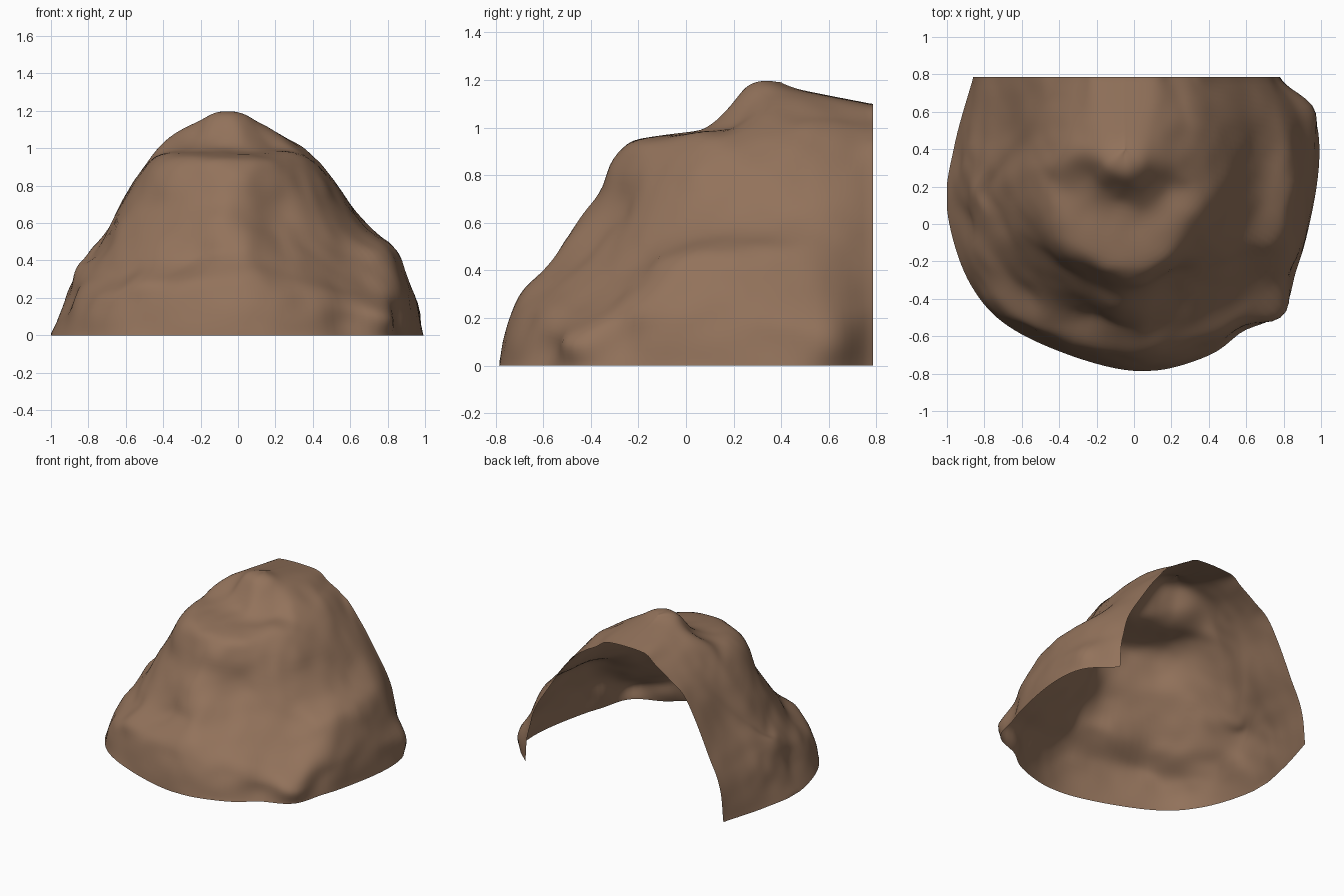
import bpy, bmesh, math
from mathutils import Vector, noise

if "Cube" in bpy.data.objects:
    bpy.data.objects.remove(bpy.data.objects["Cube"])

# Slope profiles, going round from back left, over the front, to back right:
# base x, y, then (fraction of the way in to the ridge, height) pairs
PROFILES = [
    (-.86, .78, (.04, .25), (.15, .46), (.37, .82), (.55, .95), (.70, 1.03)),
    (-.96, .42, (.08, .25), (.19, .43), (.40, .73), (.53, .90), (.68, 1.04)),
    (-1.0, .08, (.10, .20), (.15, .36), (.26, .45), (.47, .83), (.66, 1.04)),
    (-.87, -.33, (.06, .18), (.20, .36), (.36, .66), (.50, .93), (.72, 1.01)),
    (-.60, -.59, (.06, .23), (.19, .37), (.36, .67), (.47, .94), (.72, 1.00)),
    (-.05, -.78, (.06, .29), (.20, .48), (.33, .68), (.455, .93), (.74, 1.00)),
    (.36, -.72, (.06, .22), (.20, .38), (.37, .64), (.48, .93), (.72, 1.00)),
    (.77, -.48, (.03, .14), (.17, .28), (.34, .54), (.54, .93), (.73, 1.01)),
    (.92, -.08, (.02, .22), (.12, .45), (.30, .58), (.50, .90), (.68, 1.04)),
    (.985, .45, (.06, .22), (.15, .45), (.31, .62), (.56, .95), (.70, 1.05)),
    (.78, .78, (.03, .25), (.13, .49), (.44, .87), (.58, .97), (.70, 1.03)),
]
# Ridge line (y, z) where the left and right profiles meet, back to front
RIDGE = [(.78, 1.10), (.60, 1.135), (.48, 1.16), (.42, 1.18), (.40, 1.19), (.39, 1.19)]
# Knobs and hollows: centre, radius, outward push
BUMPS = [
    ((.60, -.60, .08), .13, -.06), ((.79, -.46, .12), .10, .05), ((.90, -.28, .12), .11, -.05),
    ((.93, .62, .12), .13, .07), ((-.22, -.58, .40), .14, -.05), ((-.50, -.48, .32), .10, .03),
    ((.22, -.38, .58), .17, -.03),
]
STEPS = 10


def smooth_path(points, steps):
    """Catmull-Rom curve through all points."""
    out = []
    n = len(points)
    for i in range(n - 1):
        a, b, c, d = (points[max(0, min(n - 1, i + k))] for k in (-1, 0, 1, 2))
        for s in range(steps):
            t = s / steps
            out.append(.5 * (2 * b + (c - a) * t + (2 * a - 5 * b + 4 * c - d) * t * t
                             + (3 * b - a - 3 * c + d) * t ** 3))
    out.append(points[-1].copy())
    return out


def outward_push(p):
    """Knobs and hollows, pushed sideways away from the middle of the rock."""
    away = Vector((p.x, p.y - .3, 0)).normalized()
    total = sum(h * math.exp(-((p - Vector(c)).length / r) ** 2) for c, r, h in BUMPS)
    return away * total


# Turn the profiles into control points, with a flat summit, then smooth both ways
curves = []
for k, (bx, by, *steps) in enumerate(PROFILES):
    ry, rz = RIDGE[min(k, len(PROFILES) - 1 - k)]
    base, end = Vector((bx, by, 0)), Vector((-.05, ry, rz))
    pts = [base] + [Vector((*base.lerp(end, t).xy, z)) for t, z in steps]
    toward = (base - end).xy.normalized()
    pts.append(Vector((end.x + toward.x * .16, end.y + toward.y * .12, rz - .012)))
    pts.append(end)
    curves.append(smooth_path(pts, STEPS))
rows = [smooth_path(list(r), STEPS) for r in zip(*curves)]

# Rock shell, open underneath and at the back
bm = bmesh.new()
grid = []
for j, row in enumerate(rows):
    line = []
    last = len(row) - 1
    for i, p in enumerate(row):
        fade = min(1, j / 8) * (.3 + .7 * min(1, min(i, last - i) / 15))
        if j > 50:
            fade *= max(0, 1 - (j - 50) / 15)
        n = noise.noise_vector(p * 4) * .02 + noise.noise_vector(p * 8) * .01
        q = p + Vector((n.x, n.y, n.z * .5)) * fade + outward_push(p)
        q.z = 0 if j == 0 else max(q.z, .002)
        q.y = .785 if i in (0, last) else max(-.785, min(q.y, .785))
        q.x = max(-1, min(q.x, 1))
        line.append(bm.verts.new(q))
    grid.append(line)
for j in range(len(grid) - 1):
    for i in range(len(grid[0]) - 1):
        bm.faces.new((grid[j][i], grid[j][i + 1], grid[j + 1][i + 1], grid[j + 1][i]))
bmesh.ops.remove_doubles(bm, verts=grid[-1], dist=.001)
for f in bm.faces:
    f.smooth = True

mesh = bpy.data.meshes.new("rock_shell")
bm.to_mesh(mesh)
bm.free()
rock = bpy.data.objects.new("rock_shell", mesh)
bpy.context.collection.objects.link(rock)

brown = bpy.data.materials.new("rock brown")
brown.diffuse_color = (.29, .17, .105, 1)
brown.use_nodes = True
brown.node_tree.nodes["Principled BSDF"].inputs["Base Color"].default_value = brown.diffuse_color
mesh.materials.append(brown)
